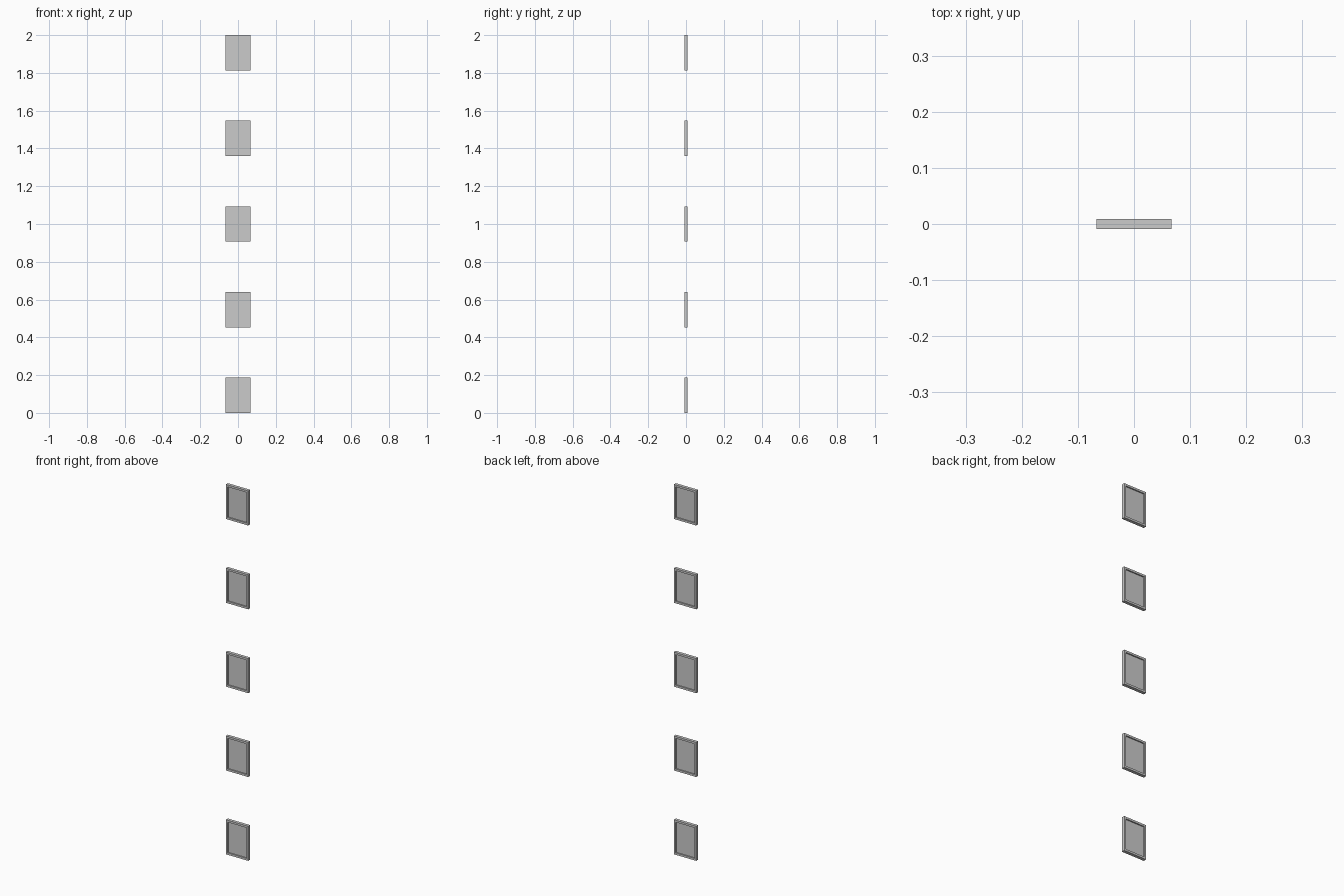
import bpy, bmesh

if "Cube" in bpy.data.objects:
    bpy.data.objects.remove(bpy.data.objects["Cube"])

W, H, D = 0.134, 0.187, 0.017      # outer frame size
B = 0.011                          # border width
COUNT = 5
STEP = (2.0 - H) / (COUNT - 1)     # vertical spacing


def make_object(name, bm, z):
    bmesh.ops.recalc_face_normals(bm, faces=bm.faces)
    mesh = bpy.data.meshes.new(name)
    bm.to_mesh(mesh)
    bm.free()
    obj = bpy.data.objects.new(name, mesh)
    obj.location.z = z
    bpy.context.collection.objects.link(obj)


def loop(bm, w, h, y):
    return [bm.verts.new((sx * w / 2, y, sz * h / 2))
            for sx, sz in ((-1, -1), (1, -1), (1, 1), (-1, 1))]


def frame(z):
    # mitred rectangular border, open in the middle
    bm = bmesh.new()
    w, h = W - 2 * B, H - 2 * B
    rings = [loop(bm, W, H, -D / 2), loop(bm, W, H, D / 2),
             loop(bm, w, h, D / 2), loop(bm, w, h, -D / 2)]
    for a, b in zip(rings, rings[1:] + rings[:1]):
        for i in range(4):
            j = (i + 1) % 4
            bm.faces.new((a[i], a[j], b[j], b[i]))
    make_object("picture_frame", bm, z)


def panel(z):
    # thin panel recessed on both sides
    bm = bmesh.new()
    bmesh.ops.create_cube(bm, size=1)
    bmesh.ops.scale(bm, vec=(W - 2 * B, 0.004, H - 2 * B), verts=bm.verts)
    make_object("picture_panel", bm, z)


for n in range(COUNT):
    z = H / 2 + n * STEP
    frame(z)
    panel(z)
